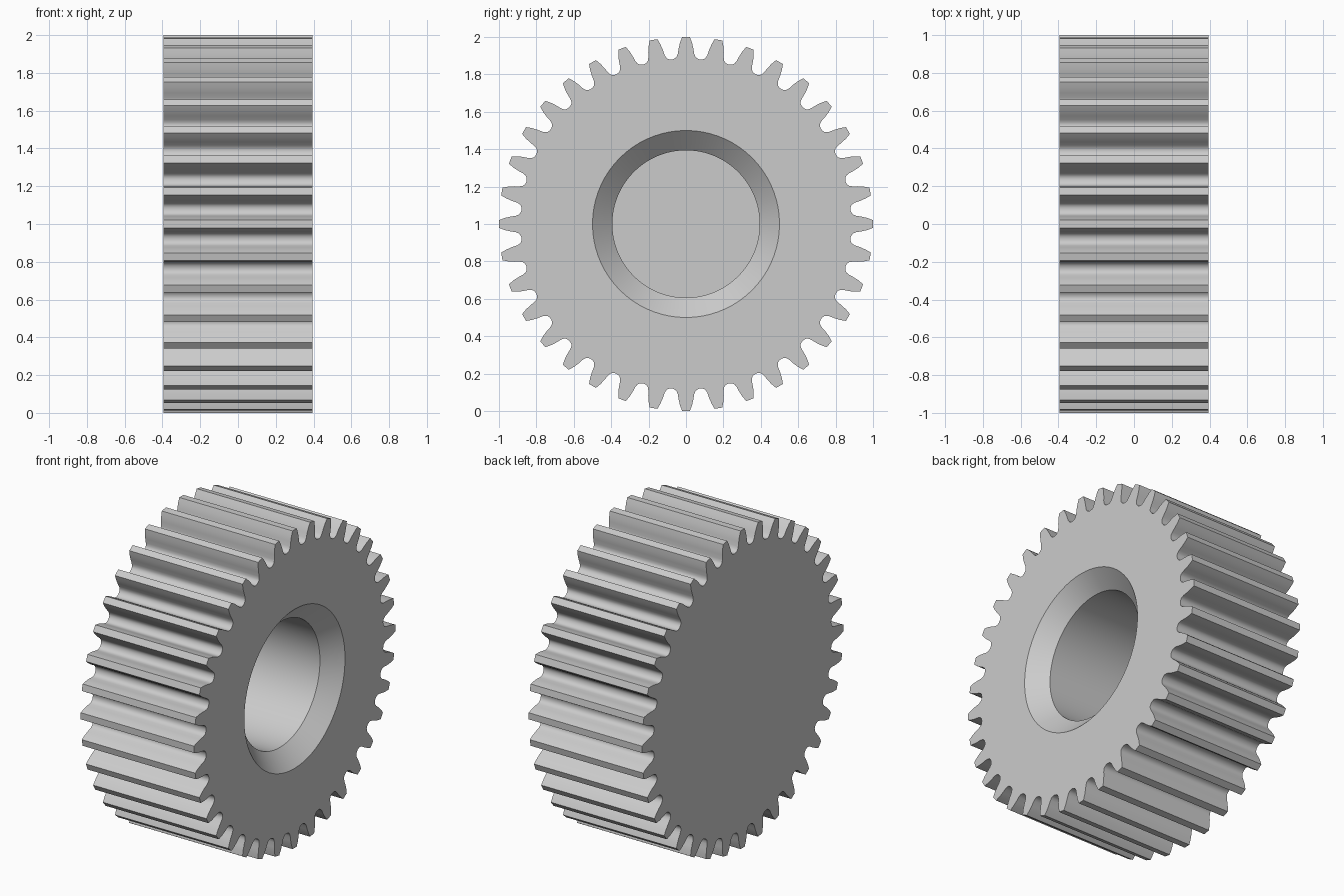
import bpy, bmesh, math

if "Cube" in bpy.data.objects:
    bpy.data.objects.remove(bpy.data.objects["Cube"])

TEETH = 36
HALF = 0.394            # half thickness along x
STEP = 2 * math.pi / TEETH

# half tooth: (radius, degrees from tooth centre line), tip to gap
FLANK = [(1.0, 1.2), (0.97, 1.9), (0.94, 2.4), (0.912, 2.75),
         (0.897, 3.15), (0.888, 3.7), (0.884, 4.4)]
GAP = (0.883, -5.0)
SECTOR = [GAP] + [(r, -a) for r, a in reversed(FLANK)] + FLANK

bm = bmesh.new()


def ring(points, x):
    """Vertices around the x axis from (radius, angle) pairs."""
    return [bm.verts.new((x, r * math.sin(a), 1 + r * math.cos(a))) for r, a in points]


def bridge(a, b):
    n = len(a)
    for i in range(n):
        j = (i + 1) % n
        bm.faces.new((a[i], a[j], b[j], b[i]))


# toothed outline and round bore outlines
outline = [(r, math.radians(d) + t * STEP) for t in range(TEETH) for r, d in SECTOR]
circle = lambda radius: [(radius, (i - 1) * STEP / 2) for i in range(2 * TEETH)]

front = ring(outline, HALF)
back = ring(outline, -HALF)
rim = ring(circle(0.5), HALF)
neck = ring(circle(0.394), HALF - 0.1)
floor = ring(circle(0.394), -0.3)

# tooth surfaces, closed back, chamfer, bore wall and floor
bridge(front, back)
bm.faces.new(back)
bridge(rim, neck)
bridge(neck, floor)
bm.faces.new(floor)

# open face, one wedge per tooth
n = len(SECTOR)
for t in range(TEETH):
    outer = [front[(t * n + k) % len(front)] for k in range(n + 1)]
    inner = [rim[(2 * t + k) % len(rim)] for k in range(3)]
    bm.faces.new(outer + inner[::-1])

bmesh.ops.recalc_face_normals(bm, faces=bm.faces)
mesh = bpy.data.meshes.new("gear_wheel")
bm.to_mesh(mesh)
bm.free()

gear = bpy.data.objects.new("gear_wheel", mesh)
bpy.context.collection.objects.link(gear)

steel = bpy.data.materials.new("light_grey")
steel.diffuse_color = (0.6, 0.6, 0.6, 1)
steel.use_nodes = True
steel.node_tree.nodes["Principled BSDF"].inputs["Base Color"].default_value = steel.diffuse_color
mesh.materials.append(steel)

bpy.context.view_layer.objects.active = gear
gear.select_set(True)
bpy.ops.object.shade_smooth_by_angle(angle=math.radians(30))
